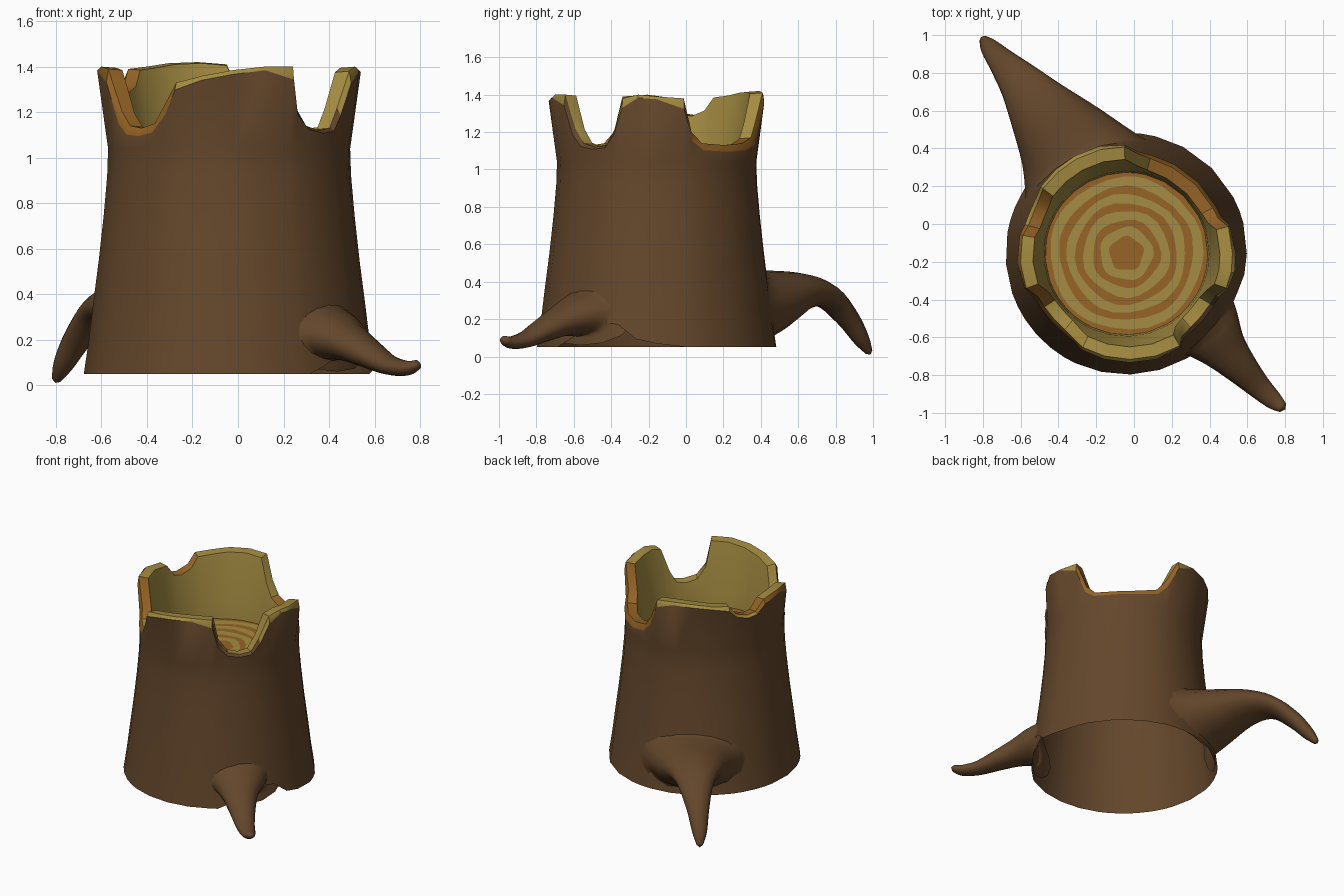
import bpy, bmesh, math
from mathutils import Vector

if "Cube" in bpy.data.objects:
    bpy.data.objects.remove(bpy.data.objects["Cube"])

CX, CY = -0.04, -0.157
FLOOR = 0.95


def material(name, rgb):
    m = bpy.data.materials.new(name)
    m.diffuse_color = (*rgb, 1)
    m.use_nodes = True
    m.node_tree.nodes["Principled BSDF"].inputs["Base Color"].default_value = m.diffuse_color
    return m


BARK = material("bark", (0.127, 0.062, 0.024))
TAN = material("pale_wood", (0.376, 0.262, 0.054))
ORANGE = material("dark_wood", (0.305, 0.127, 0.019))


def lerp(points, x):
    for (a, p), (b, q) in zip(points, points[1:]):
        if x <= b:
            return p + (q - p) * max(0, (x - a) / (b - a))
    return points[-1][1]


# Outer trunk radius by height
PROFILE = [(0.05, 0.64), (0.2, 0.618), (0.35, 0.6), (0.55, 0.574), (0.75, 0.552),
           (0.92, 0.537), (1.04, 0.533), (1.2, 0.543), (1.3, 0.562), (1.42, 0.59)]
# Broken rim height by angle in degrees
RIM = [(0, 1.39), (15, 1.38), (21, 1.2), (28, 1.14), (45, 1.13), (62, 1.14), (76, 1.17),
       (83, 1.25), (91, 1.41), (104, 1.42), (118, 1.415), (130, 1.40), (142, 1.39),
       (148, 1.32), (157, 1.29), (164, 1.30), (170, 1.38), (185, 1.4), (199, 1.39),
       (206, 1.2), (213, 1.14), (222, 1.13), (231, 1.15), (239, 1.25), (245, 1.33),
       (258, 1.36), (272, 1.385), (286, 1.4), (300, 1.4), (304, 1.22), (311, 1.14),
       (320, 1.12), (329, 1.13), (335, 1.22), (341, 1.38), (350, 1.4)]
# Arched gap in the bottom edge beside the front root
BASE = [(-55, 0.05), (-42, 0.12), (-29, 0.18), (-20, 0.18), (-13, 0.1), (8, 0.05), (305, 0.05)]


def outer(z):
    return lerp(PROFILE, z)


def inner(z):
    return 0.43 + 0.06 * max(0, (z - FLOOR) / 0.44) ** 1.5


def finish(name, bm, mats, angle=35):
    bmesh.ops.recalc_face_normals(bm, faces=bm.faces)
    me = bpy.data.meshes.new(name)
    bm.to_mesh(me)
    bm.free()
    for m in mats:
        me.materials.append(m)
    ob = bpy.data.objects.new(name, me)
    bpy.context.collection.objects.link(ob)
    bpy.ops.object.select_all(action='DESELECT')
    ob.select_set(True)
    bpy.context.view_layer.objects.active = ob
    bpy.ops.object.shade_smooth_by_angle(angle=math.radians(angle))
    return ob


def at(r, deg, z):
    t = math.radians(deg)
    return (CX + r * math.cos(t), CY + r * math.sin(t), z)


# Trunk shell: bark wall, chamfered broken rim, hollow bowl
bm = bmesh.new()
cols = []
n = len(RIM)
for i, (deg, h) in enumerate(RIM):
    low = min(RIM[i - 1][1], RIM[(i + 1) % n][1], h)
    notch = 15 < deg < 91 or 199 < deg < 245
    ho = h - (0.035 if notch else 0.012) - 0.25 * (h - low)
    base = lerp(BASE, deg - 360 if deg >= 305 else deg)
    col = [(outer(z), z) for z in (base, 0.2, 0.35, 0.55, 0.75, 0.92, 1.04)]
    col += [(outer(ho), ho), (outer(h) - 0.022, h), (inner(h) + 0.005, h - 0.005)]
    col += [(inner(1.06), 1.06), (0.43, FLOOR)]
    cols.append([bm.verts.new(at(r, deg, z)) for r, z in col])
for i in range(n):
    j = (i + 1) % n
    mid = (RIM[i][0] + (RIM[j][0] or 360)) / 2
    dark = 15 < mid < 91 or 164 < mid < 245
    for k in range(len(cols[0]) - 1):
        f = bm.faces.new((cols[i][k], cols[j][k], cols[j][k + 1], cols[i][k + 1]))
        if k == 7:
            f.material_index = 2 if dark else (0 if 300 < mid < 335 else 1)
        elif k == 8:
            f.material_index = 2 if 15 < mid < 70 or 142 < mid < 170 or 199 < mid < 215 else 1
        elif k > 8:
            f.material_index = 1
finish("trunk", bm, [BARK, TAN, ORANGE])

# Growth rings on the hollow's floor
bm = bmesh.new()
prev = None
for b, r in enumerate((0.09, 0.14, 0.18, 0.23, 0.27, 0.315, 0.355, 0.405, 0.432)):
    ring = []
    for i, (deg, _) in enumerate(RIM):
        wob = 0.006 * math.sin(math.radians(deg * 5) + b) if r < 0.42 else 0
        ring.append(bm.verts.new(at(r + wob, deg, FLOOR)))
    if prev is None:
        bm.faces.new(ring)
    else:
        for i in range(n):
            j = (i + 1) % n
            f = bm.faces.new((prev[i], prev[j], ring[j], ring[i]))
            f.material_index = b % 2
    prev = ring
finish("growth_rings", bm, [ORANGE, TAN])


def spline(p, q, r, s, t):
    return 0.5 * (2 * q + (r - p) * t + (2 * p - 5 * q + 4 * r - s) * t * t
                  + (3 * q - p - 3 * r + s) * t ** 3)


# Root: elliptical sections (x, y, z, half width, half height) swept along a path
def root(name, keys, sides=16, steps=4):
    pts = []
    for i in range(len(keys) - 1):
        four = [keys[max(0, min(len(keys) - 1, i + d))] for d in (-1, 0, 1, 2)]
        pts += [[spline(*c, s / steps) for c in zip(*four)] for s in range(steps)]
    pts.append(list(keys[-1]))
    bm = bmesh.new()
    prev = None
    for i, (x, y, z, w, h) in enumerate(pts):
        a, b = pts[max(0, i - 1)], pts[min(len(pts) - 1, i + 1)]
        tan = (Vector(b[:3]) - Vector(a[:3])).normalized()
        side = tan.cross(Vector((0, 0, 1))).normalized()
        up = side.cross(tan)
        ring = []
        for k in range(sides):
            t = 2 * math.pi * k / sides
            v = Vector((x, y, z)) + side * w * math.cos(t) + up * h * math.sin(t)
            # keep the joint flush with the hollow trunk's wall
            d = Vector((v.x - CX, v.y - CY))
            zz = max(v.z, 0.05)
            if d.length < outer(zz) - 0.012:
                d = d.normalized() * (outer(zz) - 0.012)
                v = Vector((CX + d.x, CY + d.y, zz))
            ring.append(bm.verts.new(v))
        if prev:
            for k in range(sides):
                m = (k + 1) % sides
                bm.faces.new((prev[k], prev[m], ring[m], ring[k]))
        prev = ring
    tip = bm.verts.new(Vector(pts[-1][:3]) + tan * 0.018)
    for k in range(sides):
        bm.faces.new((prev[k], prev[(k + 1) % sides], tip))
    finish(name, bm, [BARK], 70)


root("back_root", [(-0.22, 0.2, 0.25, 0.4, 0.24), (-0.35, 0.41, 0.29, 0.28, 0.18),
                   (-0.49, 0.6, 0.345, 0.185, 0.105), (-0.60, 0.745, 0.325, 0.12, 0.065),
                   (-0.70, 0.86, 0.21, 0.075, 0.055), (-0.765, 0.935, 0.095, 0.05, 0.042),
                   (-0.797, 0.978, 0.025, 0.022, 0.02)])
root("front_root", [(0.28, -0.43, 0.23, 0.26, 0.17), (0.39, -0.555, 0.225, 0.19, 0.125),
                    (0.48, -0.665, 0.19, 0.125, 0.085), (0.57, -0.765, 0.14, 0.09, 0.063),
                    (0.66, -0.86, 0.09, 0.065, 0.044), (0.74, -0.935, 0.075, 0.048, 0.033),
                    (0.787, -0.972, 0.09, 0.028, 0.022)])
